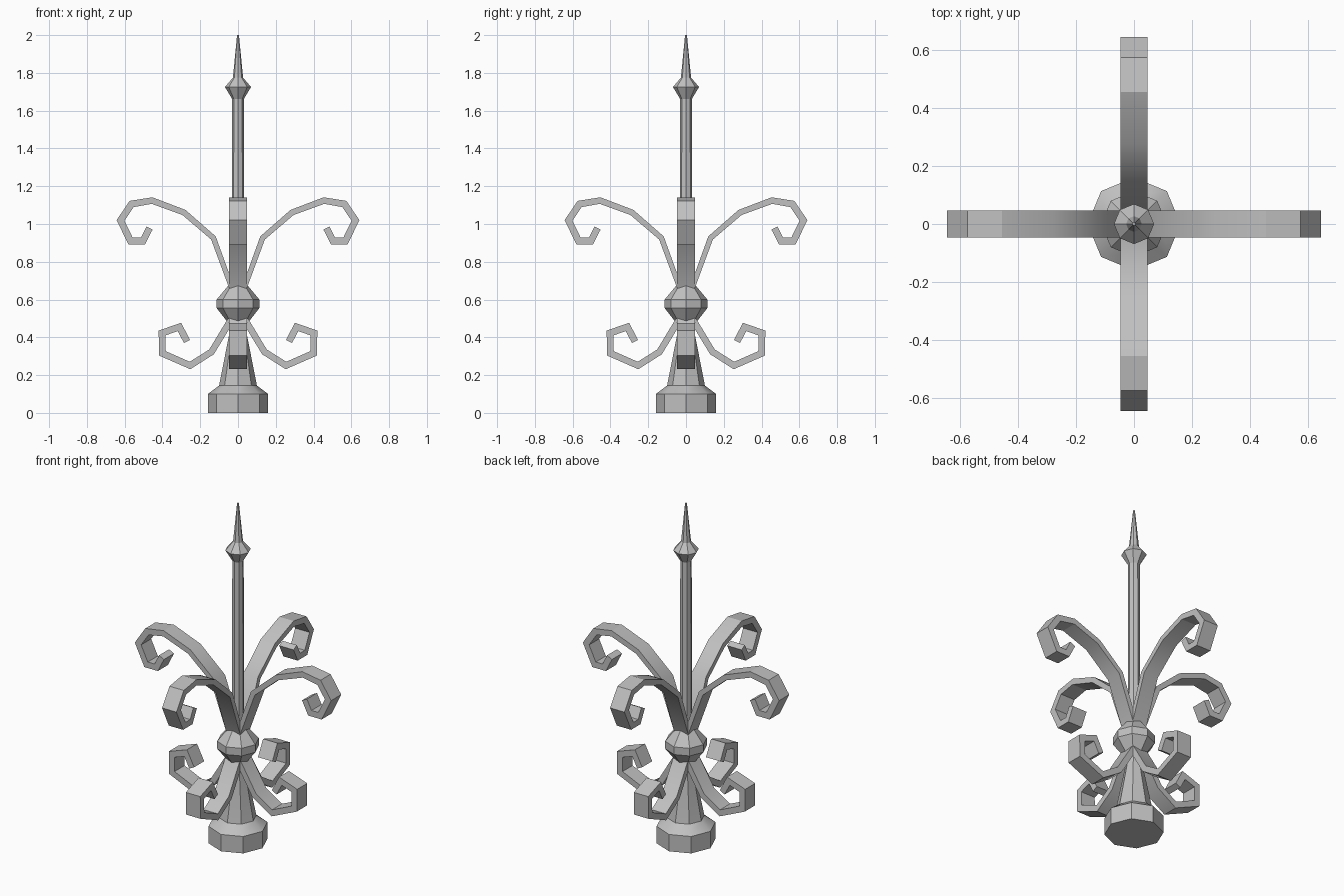
import bpy, bmesh, math
from mathutils import Vector, Matrix

cube = bpy.data.objects.get("Cube")
if cube:
    bpy.data.objects.remove(cube, do_unlink=True)

iron = bpy.data.materials.new("grey iron")
iron.use_nodes = True
colour = (0.53, 0.53, 0.53, 1)
iron.diffuse_color = colour
iron.node_tree.nodes["Principled BSDF"].inputs["Base Color"].default_value = colour

SIDES = 8
HALF_WIDTH = 0.047


def finish(name, bm):
    bmesh.ops.recalc_face_normals(bm, faces=bm.faces)
    mesh = bpy.data.meshes.new(name)
    bm.to_mesh(mesh)
    bm.free()
    mesh.materials.append(iron)
    obj = bpy.data.objects.new(name, mesh)
    bpy.context.collection.objects.link(obj)
    bpy.ops.object.select_all(action="DESELECT")
    obj.select_set(True)
    bpy.context.view_layer.objects.active = obj
    bpy.ops.object.shade_smooth_by_angle(angle=math.radians(29.5))
    return obj


def skin(bm, rings):
    """Join closed rings of vertices and cap both ends."""
    n = len(rings[0])
    for a, b in zip(rings, rings[1:]):
        for i in range(n):
            j = (i + 1) % n
            bm.faces.new((a[i], a[j], b[j], b[i]))
    bm.faces.new(rings[0])
    bm.faces.new(rings[-1])


def lathe(name, profile):
    """Eight-sided solid turned around z from (radius, height) pairs."""
    bm = bmesh.new()
    rings = []
    for r, z in profile:
        angles = [math.tau * i / SIDES for i in range(SIDES)]
        rings.append([bm.verts.new((r * math.cos(a), r * math.sin(a), z)) for a in angles])
    skin(bm, rings)
    return finish(name, bm)


def scroll(name, path, start, end, turn):
    """Flat bar with mitred bends along (distance, height) points."""
    bm = bmesh.new()
    pts = [Vector(p) for p in path]
    rings = []
    for i, p in enumerate(pts):
        before = (p - pts[i - 1]).normalized() if i else None
        after = (pts[i + 1] - p).normalized() if i < len(pts) - 1 else None
        before, after = before or after, after or before
        tangent = (before + after).normalized()
        normal = Vector((-tangent.y, tangent.x))
        half = start + (end - start) * min(1, i / 4)
        off = normal * half / tangent.dot(before)
        corners = [(p + off, -1), (p + off, 1), (p - off, 1), (p - off, -1)]
        rings.append([bm.verts.new((c.x, s * HALF_WIDTH, c.y)) for c, s in corners])
    skin(bm, rings)
    bmesh.ops.rotate(bm, verts=bm.verts, cent=(0, 0, 0), matrix=Matrix.Rotation(turn, 3, "Z"))
    return finish(name, bm)


# Central post
lathe("pedestal", [(0.16, 0), (0.16, 0.10), (0.10, 0.145), (0.046, 0.42), (0.04, 0.52)])
lathe("collar_ball", [(0.055, 0.48), (0.113, 0.555), (0.113, 0.60), (0.053, 0.672)])
lathe("shaft", [(0.034, 0.62), (0.031, 1.665)])
lathe("finial", [(0.03, 1.66), (0.069, 1.725), (0.027, 1.775), (0.005, 2.0)])

# Four upper and four lower scrolls
upper = [(0.02, 0.625), (0.13, 0.926), (0.286, 1.061), (0.455, 1.124), (0.563, 1.106),
         (0.622, 1.019), (0.569, 0.91), (0.503, 0.91), (0.468, 0.979)]
lower = [(0.015, 0.53), (0.14, 0.323), (0.254, 0.251), (0.40, 0.315),
         (0.402, 0.423), (0.31, 0.455), (0.27, 0.378)]
for k, side in enumerate(("left", "back", "right", "front")):
    turn = k * math.pi / 2
    scroll("upper_scroll_" + side, upper, 0.013, 0.018, turn)
    scroll("lower_scroll_" + side, lower, 0.017, 0.018, turn)
